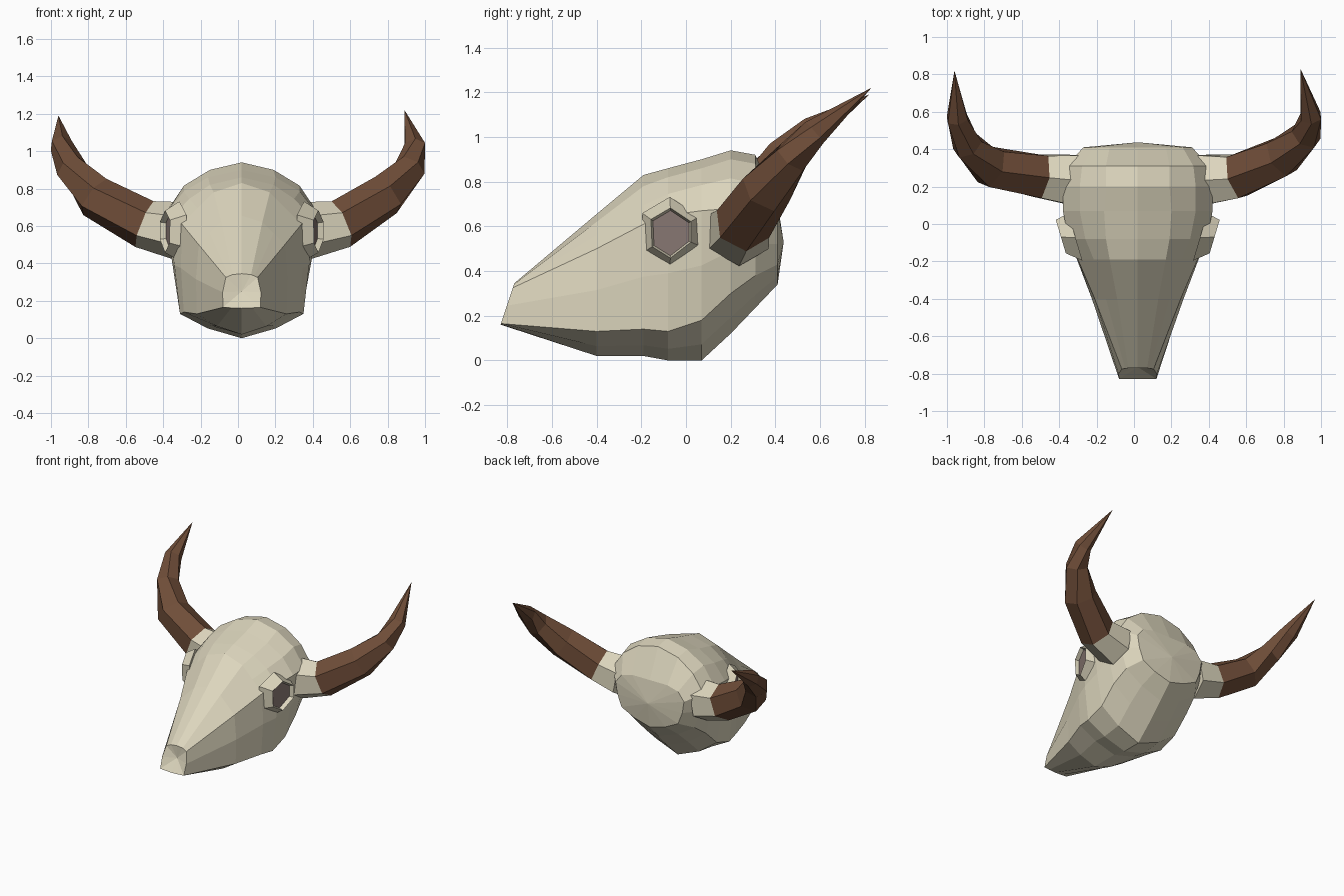
import bpy, bmesh
from math import cos, sin, pi
from mathutils import Vector

if "Cube" in bpy.data.objects:
    bpy.data.objects.remove(bpy.data.objects["Cube"])

CX = 0.02  # skull centre line


def material(name, rgb):
    m = bpy.data.materials.new(name)
    m.diffuse_color = (*rgb, 1)
    m.use_nodes = True
    m.node_tree.nodes["Principled BSDF"].inputs["Base Color"].default_value = m.diffuse_color
    return m


BONE = material("bone", (0.72, 0.67, 0.51))
HORN = material("horn", (0.16, 0.075, 0.04))
SOCKET = material("socket", (0.24, 0.18, 0.165))


def loft(name, rings, mats, start=None, end=None, cap_mat=0):
    """Skin a list of closed rings; ends close to a point, or flat if None given."""
    bm = bmesh.new()
    rows = [[bm.verts.new(p) for p in r] for r in rings]
    n = len(rows[0])
    for a, b in zip(rows, rows[1:]):
        for i in range(n):
            j = (i + 1) % n
            bm.faces.new((a[i], a[j], b[j], b[i]))
    for row, tip in ((rows[0], start), (rows[-1], end)):
        if tip is None:
            bm.faces.new(row).material_index = cap_mat
        else:
            t = bm.verts.new(tip)
            for i in range(n):
                bm.faces.new((row[i], row[(i + 1) % n], t))
    bmesh.ops.recalc_face_normals(bm, faces=bm.faces[:])
    me = bpy.data.meshes.new(name)
    bm.to_mesh(me)
    bm.free()
    for m in mats:
        me.materials.append(m)
    ob = bpy.data.objects.new(name, me)
    bpy.context.collection.objects.link(ob)
    return ob


# Skull: y, top z, shoulder x z, temple bulge, cheek x z, jaw x z, bottom z
stations = [
    (-0.80, 0.345, 0.05, 0.34, 0.00, 0.085, 0.325, 0.10, 0.165, 0.16),
    (-0.40, 0.655, 0.11, 0.62, 0.00, 0.23, 0.50, 0.24, 0.13, 0.02),
    (-0.19, 0.83, 0.15, 0.78, 0.00, 0.32, 0.61, 0.31, 0.14, 0.02),
    (-0.08, 0.86, 0.17, 0.82, 0.01, 0.37, 0.65, 0.33, 0.13, 0.00),
    (0.07, 0.90, 0.18, 0.86, 0.02, 0.40, 0.67, 0.33, 0.18, 0.00),
    (0.20, 0.94, 0.17, 0.90, 0.025, 0.40, 0.68, 0.33, 0.30, 0.12),
    (0.31, 0.92, 0.17, 0.88, 0.02, 0.385, 0.66, 0.31, 0.38, 0.235),
    (0.41, 0.70, 0.15, 0.70, 0.02, 0.29, 0.61, 0.24, 0.43, 0.34),
]
rings = []
for k, (y, zt, sx, sz, b, rx, rz, jx, jz, zb) in enumerate(stations):
    half = [(sx, sz), ((sx + rx) / 2 + b, (sz + rz) / 2 + b), (rx, rz),
            ((rx + jx) / 2 + 0.01, (rz + jz) / 2), (jx, jz),
            (jx * 0.55, zb + (jz - zb) * 0.4)]
    loop = [(0, zt)] + half + [(0, zb)] + [(-x, z) for x, z in reversed(half)]
    # the nose end slants forward toward its lower lip
    lean = 0.33 if k == 0 else 0
    rings.append([(CX + x, y + lean * (z - 0.25), z) for x, z in loop])
loft("skull", rings, [BONE], start=(CX, -0.765, 0.25), end=(CX, 0.437, 0.53))

# Eye sockets: raised bone rim with a recessed dark floor
hexagon = [(-0.155, 0.63), (-0.07, 0.68), (0.02, 0.62),
           (0.02, 0.53), (-0.07, 0.46), (-0.15, 0.51)]
for side, s in (("left", -1), ("right", 1)):
    def hex_ring(scale, out):
        pts = []
        for y, z in hexagon:
            yy, zz = -0.065 + (y + 0.065) * scale, 0.565 + (z - 0.565) * scale
            pts.append((CX + s * (0.40 + 0.3 * (yy + 0.065) + out), yy, zz))
        return pts
    loft("eye_rim_" + side, [hex_ring(1.45, -0.065), hex_ring(1.02, 0.012),
                             hex_ring(0.9, -0.025)], [BONE])
    loft("eye_" + side, [hex_ring(0.92, -0.06), hex_ring(0.92, -0.018)], [SOCKET])


# Horns: six-sided tapered sweeps on bone stumps
def tube(path):
    pts = [Vector(p[:3]) for p in path]
    out = []
    for i, p in enumerate(pts[:-1]):
        t = (pts[i + 1] - pts[max(i - 1, 0)]).normalized()
        u = t.cross(Vector((0, 0, 1))).normalized()
        v = u.cross(t)
        r = path[i][3]
        out.append([p + r * (cos(a) * u + sin(a) * v)
                    for a in (pi / 6 + k * pi / 3 for k in range(6))])
    return out


horns = {
    "right": [(0.36, 0.235, 0.575, 0.155), (0.55, 0.255, 0.61, 0.132),
              (0.79, 0.36, 0.765, 0.118), (0.92, 0.475, 0.91, 0.085),
              (0.945, 0.575, 1.02, 0.062), (0.89, 0.83, 1.22, 0)],
    "left": [(-0.32, 0.235, 0.575, 0.155), (-0.50, 0.255, 0.61, 0.132),
             (-0.765, 0.305, 0.755, 0.118), (-0.89, 0.42, 0.905, 0.085),
             (-0.945, 0.565, 1.03, 0.062), (-0.96, 0.82, 1.19, 0)],
}
for side, path in horns.items():
    sweep = tube(path)
    loft("horn_stump_" + side, sweep[:2], [BONE])
    loft("horn_" + side, sweep[1:], [HORN], end=path[-1][:3])
